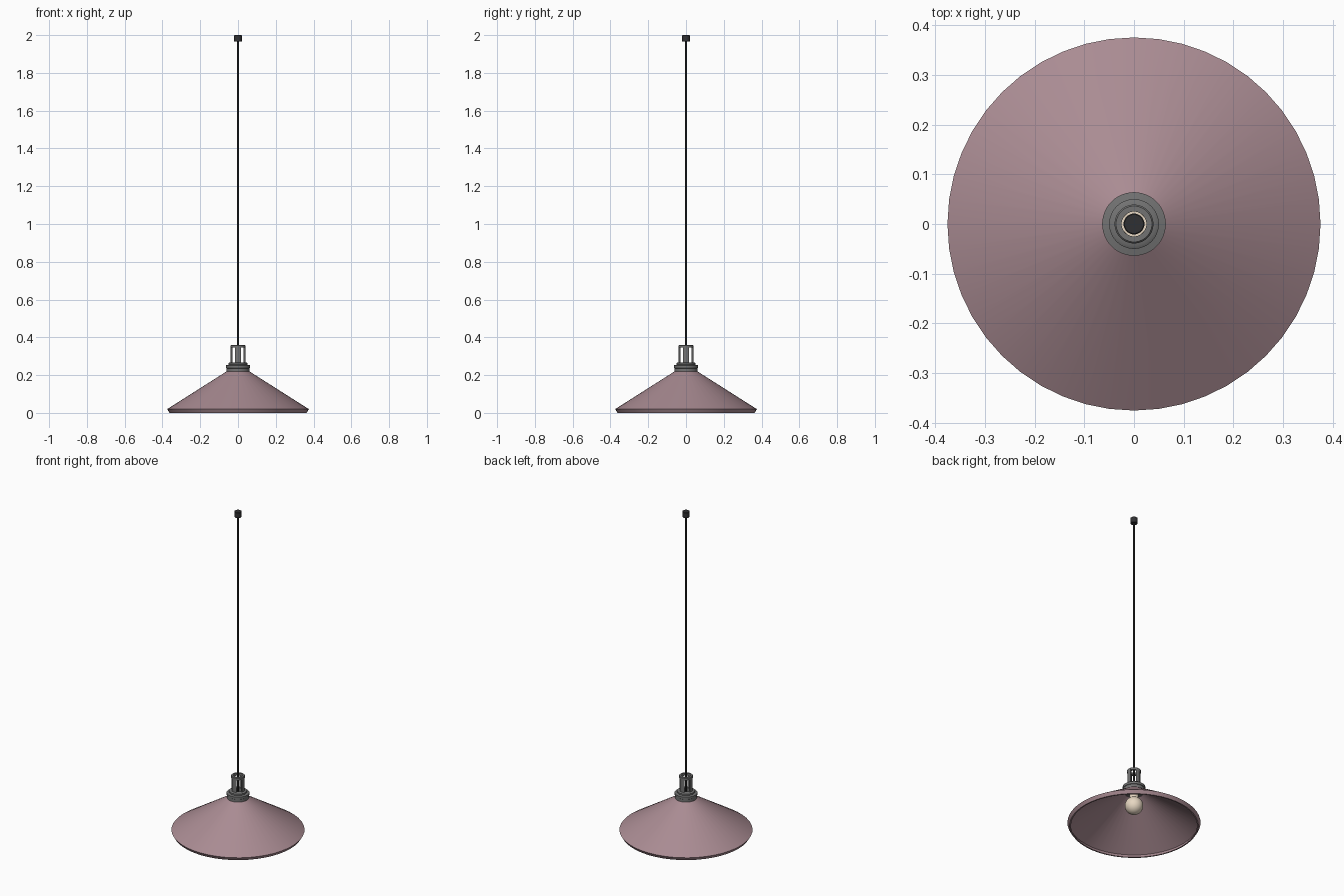
import bpy, bmesh, math

if "Cube" in bpy.data.objects:
    bpy.data.objects.remove(bpy.data.objects["Cube"])

def material(name, color):
    m = bpy.data.materials.new(name)
    m.diffuse_color = (*color, 1)
    m.use_nodes = True
    m.node_tree.nodes["Principled BSDF"].inputs["Base Color"].default_value = m.diffuse_color
    return m

def lathe(name, profile, segs=48, mat=None, closed=False, start=0.0, sweep=2 * math.pi):
    """Spin an (r, z) profile around z; partial sweeps get end caps."""
    bm = bmesh.new()
    full = sweep > 6.28
    n = segs if full else segs + 1
    rings = []
    for i in range(n):
        a = start + sweep * i / segs
        rings.append([bm.verts.new((r * math.cos(a), r * math.sin(a), z)) for r, z in profile])
    k = len(profile)
    for i in range(segs):
        p, q = rings[i], rings[(i + 1) % n]
        for j in range(k if closed else k - 1):
            t = (j + 1) % k
            bm.faces.new((p[j], q[j], q[t], p[t]))
    if not full:
        bm.faces.new(rings[0])
        bm.faces.new(rings[-1][::-1])
    bmesh.ops.remove_doubles(bm, verts=bm.verts, dist=1e-6)
    bmesh.ops.recalc_face_normals(bm, faces=bm.faces)
    me = bpy.data.meshes.new(name)
    bm.to_mesh(me)
    bm.free()
    ob = bpy.data.objects.new(name, me)
    bpy.context.collection.objects.link(ob)
    if mat:
        me.materials.append(mat)
    bpy.ops.object.select_all(action='DESELECT')
    ob.select_set(True)
    bpy.context.view_layer.objects.active = ob
    bpy.ops.object.shade_smooth_by_angle(angle=math.radians(30))
    return ob

mauve = material("mauve", (0.40, 0.26, 0.29))
black = material("black", (0.03, 0.03, 0.032))
cream = material("cream", (0.80, 0.68, 0.54))
grey = material("dark_grey", (0.17, 0.17, 0.17))

# Conical shade: thin shell with an inward-turned lip
lathe("shade", [(0.055, 0.22), (0.06, 0.22), (0.375, 0.02), (0.363, 0.0),
                (0.355, 0.0), (0.364, 0.02), (0.055, 0.214)], mat=mauve, closed=True)

# Stepped collar seated on the shade
lathe("collar", [(0.025, 0.215), (0.061, 0.215), (0.061, 0.236), (0.064, 0.238),
                 (0.064, 0.252), (0.05, 0.255), (0.05, 0.264), (0.043, 0.268),
                 (0.025, 0.268)], mat=grey, closed=True)

# Open cage: four curved posts and a top ring
for i in range(4):
    lathe(f"cage_post_{i + 1}", [(0.032, 0.262), (0.039, 0.262), (0.039, 0.35), (0.032, 0.35)],
          segs=6, mat=grey, closed=True,
          start=i * math.pi / 2 - math.radians(22), sweep=math.radians(44))
lathe("cage_ring", [(0.025, 0.345), (0.039, 0.345), (0.039, 0.357), (0.036, 0.36),
                    (0.025, 0.36)], mat=grey, closed=True)

# Bulb: round globe blending into a neck
R, zc = 0.052, 0.13
globe = [(R * math.sin(a), zc - R * math.cos(a)) for a in (math.pi * 0.82 * i / 14 for i in range(15))]
globe[0] = (0, zc - R)
lathe("bulb", globe + [(0.025, 0.19), (0.025, 0.225), (0, 0.225)], segs=32, mat=cream)

# Hanging cord and ceiling cap
lathe("cord", [(0, 0.22), (0.005, 0.22), (0.005, 1.97), (0, 1.97)], segs=12, mat=black)
lathe("ceiling_cap", [(0, 1.965), (0.019, 1.965), (0.021, 1.968), (0.021, 1.998),
                      (0.019, 2.0), (0, 2.0)], segs=32, mat=black)
